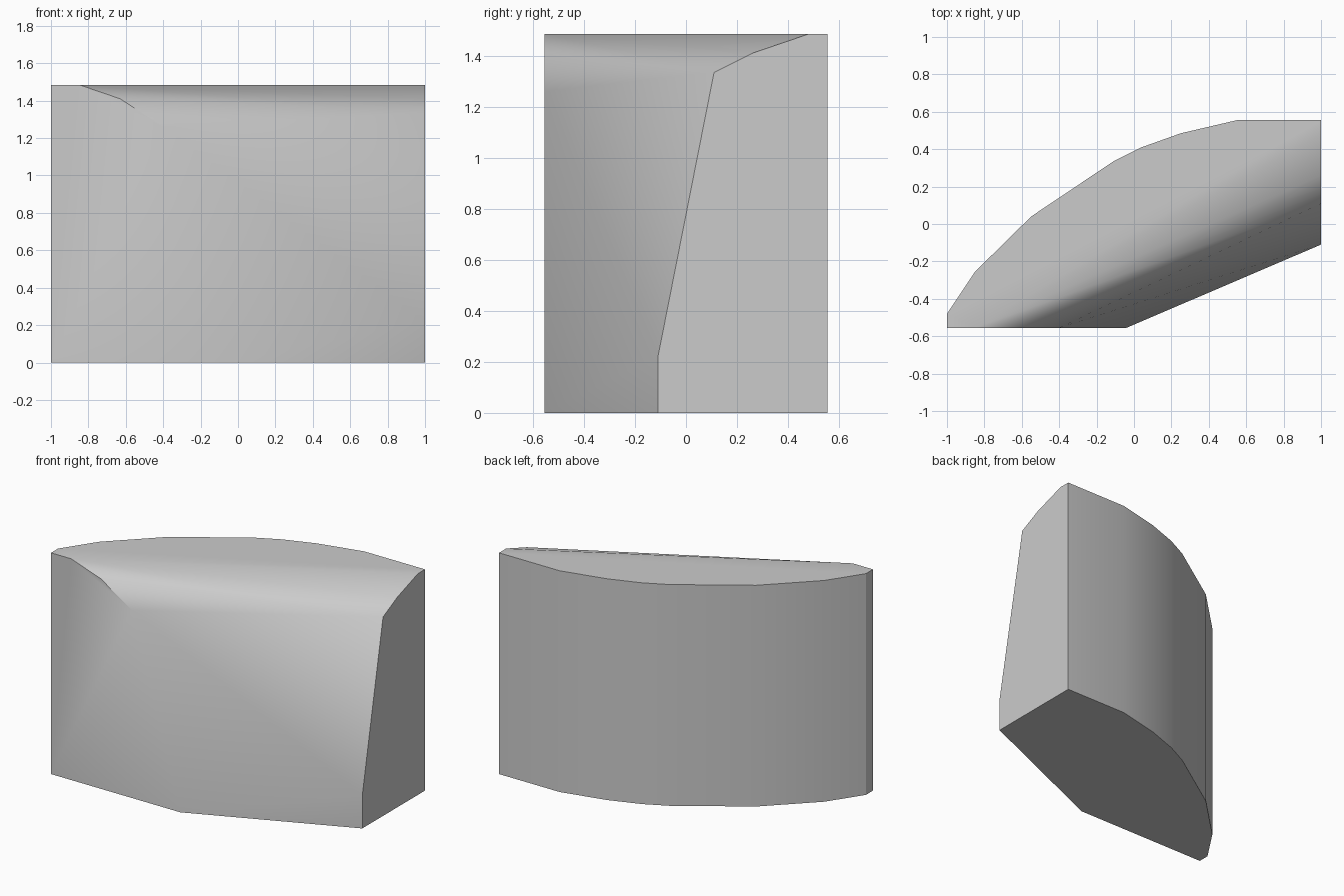
import bpy, bmesh, math

cube = bpy.data.objects.get("Cube")
if cube:
    bpy.data.objects.remove(cube, do_unlink=True)

HEIGHT = 1.485
FRONT = -0.555

# Curved back wall, in plan, from the left end to the right end
back_outline = [(1, 0.555), (0.55, 0.555), (0.25, 0.485), (0.04, 0.41),
                (-0.11, 0.335), (-0.55, 0.04), (-0.85, -0.255), (-1, -0.48),
                (-1, FRONT)]
# Sloped face and rounded top: (y, z) on the flat end, (x, z) on the front wall
end_profile = [(-0.11, 0), (-0.11, 0.22), (0.11, 1.335), (0.26, 1.41), (0.48, HEIGHT)]
front_profile = [(-0.04, 0), (-0.4, 1.26), (-0.63, 1.41), (-0.85, HEIGHT)]

points = [(x, y, z) for x, y in back_outline for z in (0, HEIGHT)]
points += [(1, y, z) for y, z in end_profile]
points += [(x, FRONT, z) for x, z in front_profile]

# Wrap the profiles into one solid block
bm = bmesh.new()
for p in points:
    bm.verts.new(p)
bmesh.ops.convex_hull(bm, input=bm.verts[:])
bmesh.ops.dissolve_limit(bm, angle_limit=math.radians(0.5),
                         verts=bm.verts[:], edges=bm.edges[:])
bmesh.ops.recalc_face_normals(bm, faces=bm.faces[:])
mesh = bpy.data.meshes.new("curved_block")
bm.to_mesh(mesh)
bm.free()

block = bpy.data.objects.new("curved_block", mesh)
bpy.context.collection.objects.link(block)

# Plain grey surface
grey = bpy.data.materials.new("light_grey")
grey.use_nodes = True
colour = (0.6, 0.6, 0.6, 1)
grey.diffuse_color = colour
grey.node_tree.nodes["Principled BSDF"].inputs["Base Color"].default_value = colour
mesh.materials.append(grey)

# Smooth the gentle bends, keep the rims crisp
bpy.ops.object.select_all(action="DESELECT")
block.select_set(True)
bpy.context.view_layer.objects.active = block
bpy.ops.object.shade_smooth_by_angle(angle=math.radians(30))
